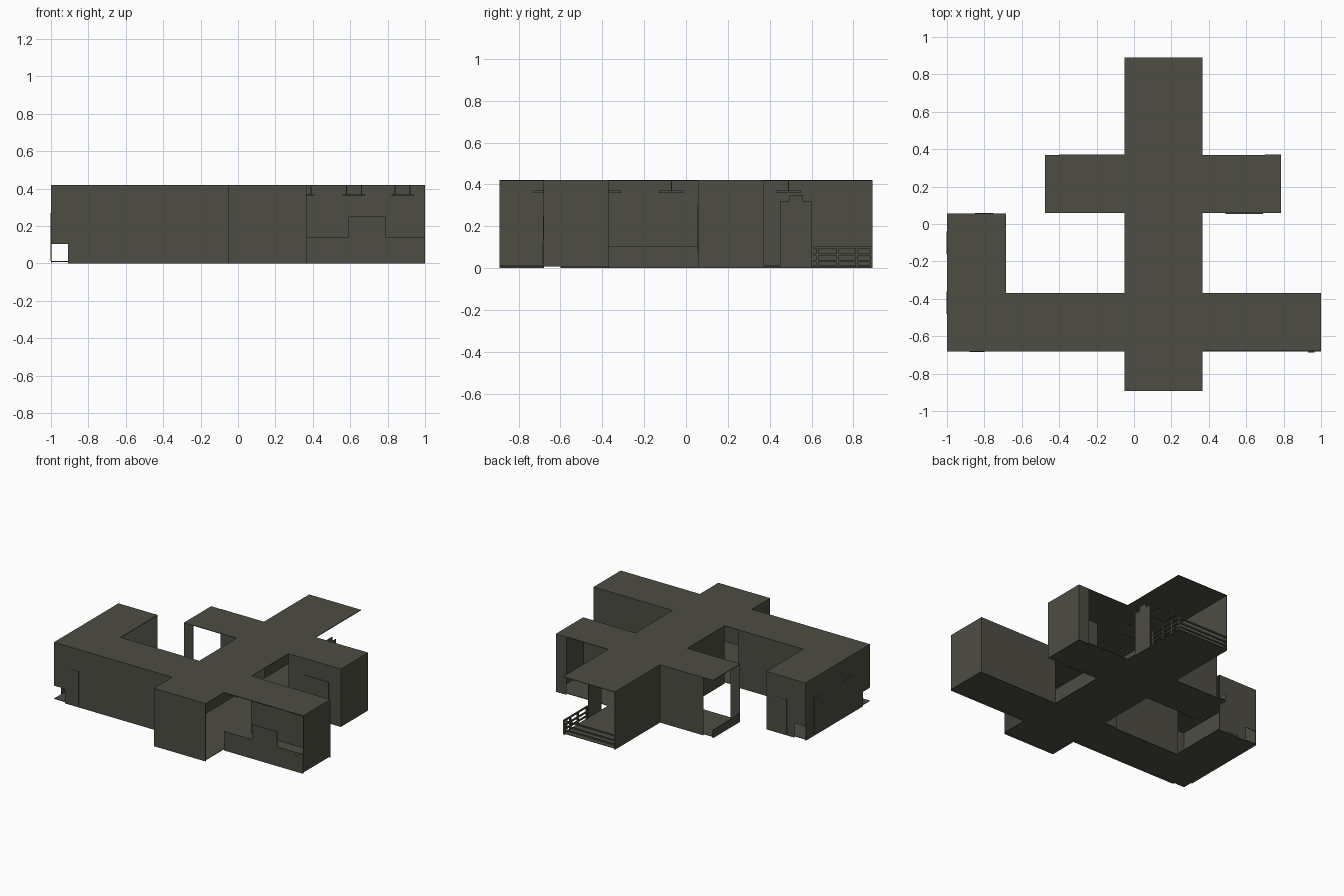
import bpy
from mathutils import Vector

cube = bpy.data.objects.get("Cube")
if cube:
    bpy.data.objects.remove(cube, do_unlink=True)

mat = bpy.data.materials.new("dull olive grey")
mat.use_nodes = True
COLOUR = (0.075, 0.074, 0.056, 1)
mat.diffuse_color = COLOUR
mat.node_tree.nodes["Principled BSDF"].inputs["Base Color"].default_value = COLOUR

TOP, FLOOR, T = 0.42, 0.012, 0.004


def box(name, x, y, z):
    """Box from (low, high) ranges on each axis."""
    sx, sy, sz = ((-.5, .5),) * 3
    verts = [(a, b, c) for a in x for b in y for c in z]
    faces = [(0, 1, 3, 2), (4, 6, 7, 5), (0, 4, 5, 1),
             (2, 3, 7, 6), (0, 2, 6, 4), (1, 5, 7, 3)]
    mesh = bpy.data.meshes.new(name)
    mesh.from_pydata([Vector(v) for v in verts], [], faces)
    mesh.materials.append(mat)
    ob = bpy.data.objects.new(name, mesh)
    bpy.context.collection.objects.link(ob)
    return ob


def wall_x(name, x, y0, y1, z0=0.0, z1=TOP):
    """Thin wall in the plane of constant x."""
    return box(name, (x - T / 2, x + T / 2), (y0, y1), (z0, z1))


def wall_y(name, y, x0, x1, z0=0.0, z1=TOP):
    """Thin wall in the plane of constant y."""
    return box(name, (x0, x1), (y - T / 2, y + T / 2), (z0, z1))


# Plan edges
W, E = -0.05, 0.365          # main hall
S, N = -0.89, 0.89
A0, A1 = -0.68, -0.37        # south wing
B0, B1 = 0.06, 0.37          # north wing
LEG = -0.685                 # inner edge of the west leg

# Floor and ceiling plates, one pair for each room
rooms = {
    "main_hall": ((W, E), (S, N)),
    "north_wing_west": ((-0.475, W), (B0, B1)),
    "north_wing_east": ((E, 0.785), (B0, B1)),
    "south_wing_west": ((-1, W), (A0, A1)),
    "south_wing_east": ((E, 1), (A0, A1)),
    "west_leg": ((-1, LEG), (A1, 0.055)),
}
for room, (x, y) in rooms.items():
    box(room + "_floor", x, y, (FLOOR - T, FLOOR))
    box(room + "_ceiling", x, y, (TOP - T, TOP))

# Main hall walls
wall_y("hall_south_wall", S, W, E)
wall_x("hall_south_west_wall", W, S, A0)
wall_x("hall_middle_west_wall", W, A1, B0)
wall_x("hall_north_west_wall", W, B1, N)
wall_x("hall_east_low_wall", E, A1, B0, 0, 0.105)
wall_x("hall_east_panel", E, 0.45, 0.6, 0, 0.32)
wall_x("hall_east_panel_top", E, 0.495, 0.56, 0.32, 0.35)

# South wing walls
wall_y("south_wing_front_wall", A0, -0.91, W)
wall_y("south_wing_front_corner", A0, -1, -0.91, 0.105)
wall_y("south_wing_back_wall", A1, LEG, -0.16)
wall_y("south_east_back_wall", A1, E, 1)
wall_x("south_east_end_wall", 1 - T / 2, A0, A1, FLOOR)
wall_y("south_east_low_wall", A0, E, 1, 0, 0.14)
wall_y("south_east_cabinet", A0, 0.59, 0.79, 0.14, 0.25)
wall_y("south_east_vent", A0 - T, 0.93, 0.965, 0.02, 0.12)

# West leg walls
wall_x("west_wall", -1 + T / 2, -0.6, 0.055)
wall_x("west_wall_corner", -1 + T / 2, A0, -0.6, 0.105)
wall_y("west_leg_end_wall", 0.055, -0.91, LEG)
wall_y("west_leg_end_corner", 0.055, -1, -0.91, 0.105)

# North wing walls
wall_y("north_west_back_wall", B1, -0.4, W)
wall_y("north_west_front_wall", B0, -0.475, -0.4)
wall_x("north_west_low_wall", -0.475, B0, B1, 0, 0.06)
wall_y("north_east_front_wall", B0, E, 0.785)
wall_x("north_east_end_wall", 0.785 - T / 2, B0, B1)
wall_y("north_east_pillar", B1, 0.7, 0.785)

# Thin door plates
wall_x("south_hall_door", W + T, -0.86, -0.72, FLOOR, 0.3)
wall_x("east_end_door", 0.998, -0.58, -0.46, 0.02, 0.25)
wall_y("north_east_window", B0 - T, 0.49, 0.69, 0.08, 0.3)
wall_y("front_door", A0 - T / 2, -0.88, -0.8, FLOOR, 0.26)
wall_y("leg_end_door", 0.055 + T / 2, -0.85, -0.75, FLOOR, 0.26)
for i, y in enumerate((-0.42, -0.1)):
    wall_x(f"west_door_{i + 1}", -1, y - 0.06, y + 0.06, FLOOR, 0.27)

# Railings around the open north end
for i, z in enumerate((0.03, 0.06, 0.095)):
    box(f"east_rail_{i + 1}", (E - 0.01, E), (0.61, N), (z, z + 0.01))
    box(f"north_rail_{i + 1}", (W, E), (N - 0.01, N), (z, z + 0.01))
for i, y in enumerate((0.62, 0.72, 0.81)):
    box(f"rail_post_{i + 1}", (E - 0.012, E), (y, y + 0.012), (0, 0.105))
box("north_corner_post", (E - 0.012, E), (N - 0.012, N), (0, 0.105))

# Hanging lamps: a flat shade on two rods
lamps = [(0.16, y) for y in (-0.67, -0.37, -0.07, 0.2, 0.49)]
lamps += [(x, -0.525) for x in (0.35, 0.62, 0.88)]
for i, (x, y) in enumerate(lamps):
    box(f"lamp_shade_{i + 1}", (x - 0.06, x + 0.06), (y - 0.06, y + 0.06), (0.36, 0.37))
    for side in (-1, 1):
        r = x + side * 0.04
        box(f"lamp_rod_{i + 1}", (r - 0.002, r + 0.002), (y - 0.002, y + 0.002), (0.37, TOP))
